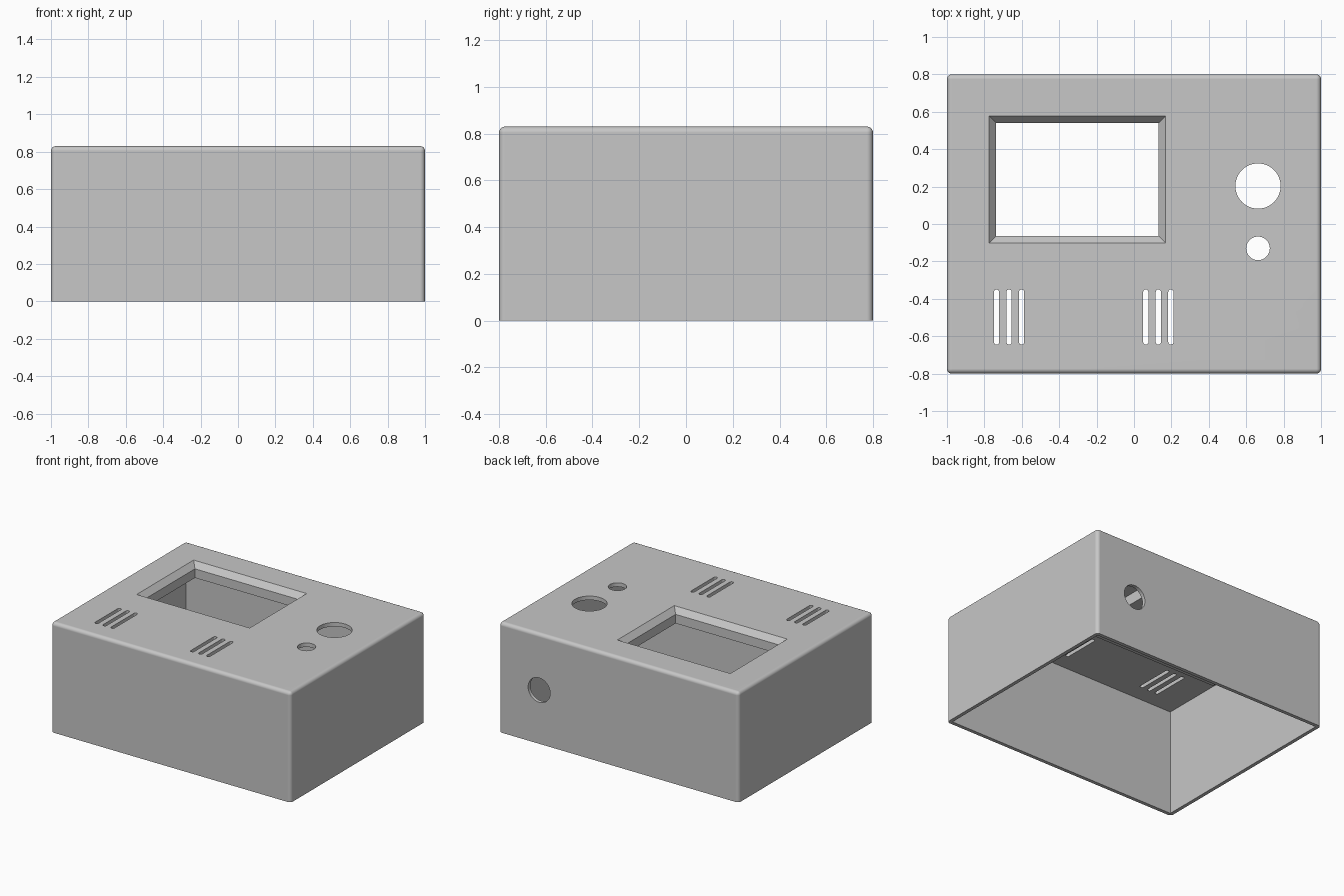
import bpy
import bmesh
from math import cos, sin, pi

if "Cube" in bpy.data.objects:
    bpy.data.objects.remove(bpy.data.objects["Cube"], do_unlink=True)

HEIGHT = 0.83
WALL = 0.027
CEILING = 0.8
SLAB_BOTTOM = 0.72

grey = bpy.data.materials.new("case grey")
grey.use_nodes = True
grey.diffuse_color = (0.57, 0.57, 0.57, 1)
grey.node_tree.nodes["Principled BSDF"].inputs["Base Color"].default_value = grey.diffuse_color


def rect(x0, x1, y0, y1):
    return [(x0, y0), (x1, y0), (x1, y1), (x0, y1)]


def grow(r, d):
    return rect(r[0] - d, r[1] + d, r[2] - d, r[3] + d)


def stadium(x, y0, y1, r, n=24):
    """Outline of a round-ended slot along y; a circle when y0 equals y1."""
    pts = []
    for start, y in ((0, y1), (pi, y0)):
        for i in range(n + 1):
            if y0 == y1 and i == n:
                continue
            a = start + pi * i / n
            pts.append((x + r * cos(a), y + r * sin(a)))
    return pts


def loft(name, layers, axis="z", fillet=0):
    """Closed solid through matching outlines given as (outline, level)."""
    bm = bmesh.new()
    rings = []
    for outline, level in layers:
        rings.append([bm.verts.new((u, v, level) if axis == "z" else (u, level, v))
                      for u, v in outline])
    bm.faces.new(rings[0])
    bm.faces.new(rings[-1])
    for a, b in zip(rings, rings[1:]):
        for i in range(len(a)):
            j = (i + 1) % len(a)
            bm.faces.new((a[i], a[j], b[j], b[i]))
    bmesh.ops.recalc_face_normals(bm, faces=bm.faces[:])
    if fillet:
        edges = [e for e in bm.edges if max(v.co.z for v in e.verts) > 0.01]
        bmesh.ops.bevel(bm, geom=edges, offset=fillet, segments=5,
                        profile=0.5, affect="EDGES")
    mesh = bpy.data.meshes.new(name)
    bm.to_mesh(mesh)
    bm.free()
    mesh.materials.append(grey)
    obj = bpy.data.objects.new(name, mesh)
    bpy.context.collection.objects.link(obj)
    return obj


def combine(target, tool, operation="DIFFERENCE"):
    mod = target.modifiers.new("combine", "BOOLEAN")
    mod.operation = operation
    mod.solver = "EXACT"
    mod.object = tool
    bpy.context.view_layer.objects.active = target
    bpy.ops.object.modifier_apply(modifier=mod.name)
    bpy.data.objects.remove(tool, do_unlink=True)


# Outer shell with rounded top and corners, hollow and open below
body = rect(-1, 1, -0.8, 0.8)
case = loft("enclosure_case", [(body, 0), (body, HEIGHT)], fillet=0.026)
inside = grow((-1, 1, -0.8, 0.8), -WALL)
combine(case, loft("cavity", [(inside, -0.1), (inside, CEILING)]))

# Thickened frame under the screen window
window = (-0.737, 0.132, -0.065, 0.54)
frame = grow(window, 0.14)
combine(case, loft("window_frame", [(frame, SLAB_BOTTOM), (frame, CEILING + 0.012)]), "UNION")

# Screen window with chamfered upper edge
opening = grow(window, 0)
combine(case, loft("window_cutter", [
    (opening, SLAB_BOTTOM - 0.1), (opening, HEIGHT - 0.042),
    (grow(window, 0.037), HEIGHT), (grow(window, 0.037), HEIGHT + 0.1)]))

# Knob and button holes in the lid
for y, r in ((0.203, 0.121), (-0.13, 0.063)):
    hole = stadium(0.663, y, y, r)
    combine(case, loft("hole_cutter", [(hole, 0.6), (hole, 1)]))

# Two groups of three vent slots
for centre in (-0.668, 0.13):
    for i in (-1, 0, 1):
        slot = stadium(centre + i * 0.067, -0.631, -0.364, 0.014, 8)
        combine(case, loft("slot_cutter", [(slot, 0.6), (slot, 1)]))

# Cable hole in the back wall
port = stadium(0.665, 0.405, 0.405, 0.092)
combine(case, loft("port_cutter", [(port, 0.7), (port, 0.9)], axis="y"))

# Smooth the fillets while keeping flat faces even
bpy.ops.object.select_all(action="DESELECT")
case.select_set(True)
bpy.context.view_layer.objects.active = case
bpy.ops.object.shade_smooth_by_angle(angle=pi / 6)
weighted = case.modifiers.new("even_normals", "WEIGHTED_NORMAL")
weighted.keep_sharp = True
